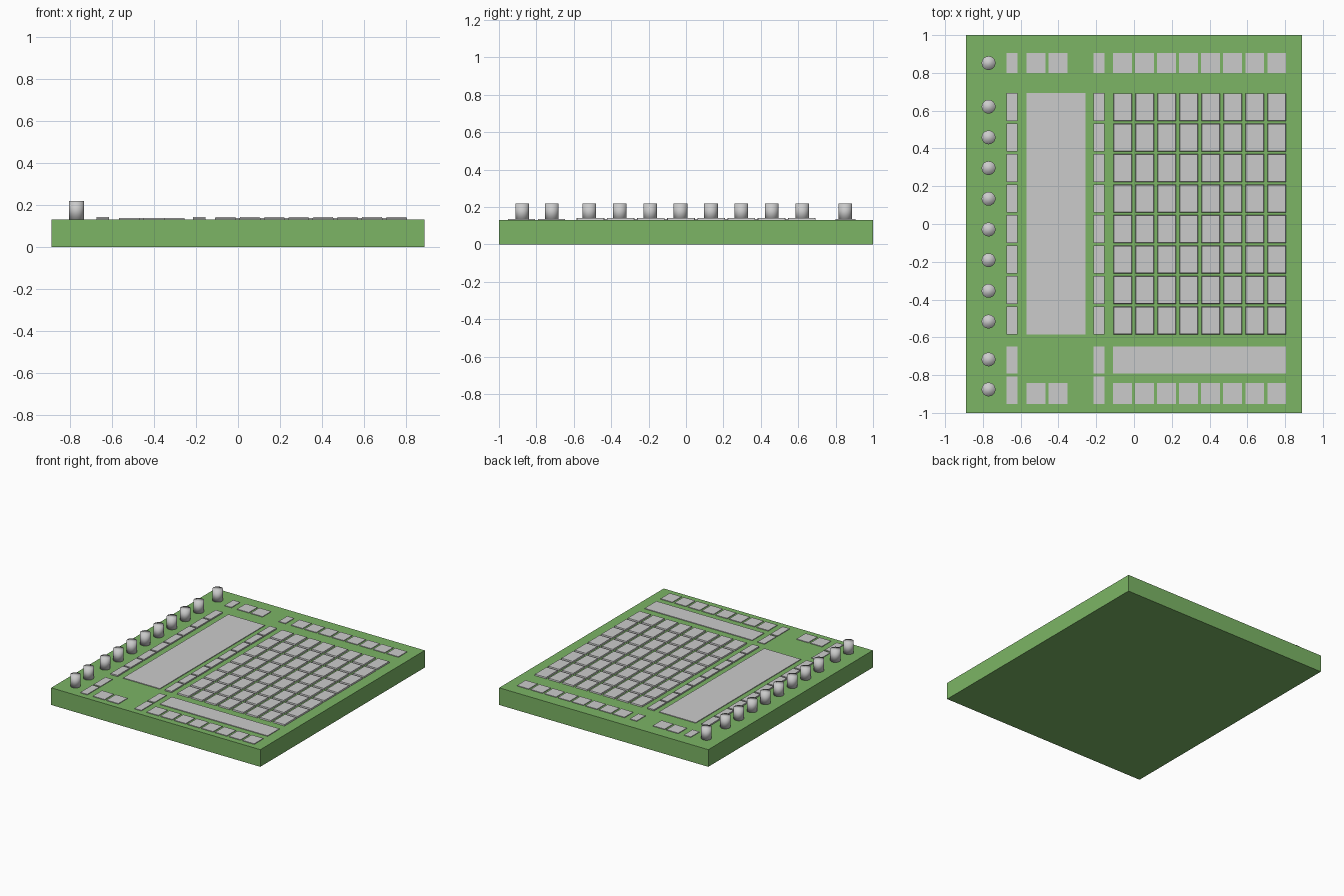
import bpy, bmesh
from mathutils import Matrix

if "Cube" in bpy.data.objects:
    bpy.data.objects.remove(bpy.data.objects["Cube"])

TOP = 0.132      # upper surface of the case
LOW = 0.137      # flat buttons and screens
HIGH = 0.142     # raised grid pads


def add_box(bm, x0, x1, y0, y1, z0, z1, taper=0.0):
    """Box whose top face may be inset slightly."""
    def ring(z, t):
        return [bm.verts.new(p) for p in ((x0 + t, y0 + t, z), (x1 - t, y0 + t, z),
                                          (x1 - t, y1 - t, z), (x0 + t, y1 - t, z))]
    a, b = ring(z0, 0), ring(z1, taper)
    bm.faces.new(a[::-1])
    bm.faces.new(b)
    for i in range(4):
        j = (i + 1) % 4
        bm.faces.new((a[i], a[j], b[j], b[i]))


def make(name, bm, smooth=False):
    mesh = bpy.data.meshes.new(name)
    for f in bm.faces:
        f.smooth = smooth
    bm.to_mesh(mesh)
    bm.free()
    obj = bpy.data.objects.new(name, mesh)
    bpy.context.collection.objects.link(obj)
    return obj


def boxes(name, rects, top, taper=0.0):
    bm = bmesh.new()
    for r in rects:
        add_box(bm, *r, TOP - 0.004, top, taper)
    return make(name, bm)


# Layout: row and column spans
grid_rows = [(0.545 - i * 0.1614, 0.693 - i * 0.1614) for i in range(8)]
top_row, strip_row = (0.80, 0.905), (-0.792, -0.648)
bottom_row, bottom_small = (-0.953, -0.842), (-0.953, -0.807)
grid_cols = [(-0.11 + i * 0.1165, -0.01 + i * 0.1165) for i in range(8)]
pair_cols = [(-0.568, -0.468), (-0.452, -0.351)]
small_cols = [(-0.675, -0.616), (-0.214, -0.156)]

# Green case
bm = bmesh.new()
add_box(bm, -0.89, 0.89, -1, 1, 0, TOP)
case = make("case", bm)
green = bpy.data.materials.new("case_green")
green.diffuse_color = (0.2, 0.46, 0.13, 1)
green.use_nodes = True
green.node_tree.nodes["Principled BSDF"].inputs["Base Color"].default_value = green.diffuse_color
case.data.materials.append(green)

# Main pad matrix
boxes("pad_grid", [c + r for c in grid_cols for r in grid_rows], HIGH, 0.003)

# Narrow buttons beside every row
boxes("side_buttons", [c + r for c in small_cols for r in grid_rows], HIGH)
boxes("side_buttons_outer", [c + r for c in small_cols
                             for r in (top_row, strip_row, bottom_small)], LOW)

# Button rows along the back and front edges
for name, row in (("back_buttons", top_row), ("front_buttons", bottom_row)):
    boxes(name, [c + row for c in pair_cols + grid_cols], LOW)

# Large screen panel and touch strip
boxes("screen_panel", [(-0.568, -0.256, -0.585, 0.693)], LOW)
boxes("touch_strip", [(-0.11, 0.806) + strip_row], LOW)

# Column of smooth-shaded knobs
bm = bmesh.new()
knob_y = [0.852] + [0.621 - i * 0.1625 for i in range(8)] + [-0.717, -0.876]
for y in knob_y:
    bmesh.ops.create_cone(bm, cap_ends=True, segments=32, radius1=0.0365, radius2=0.0365,
                          depth=0.091, matrix=Matrix.Translation((-0.77, y, 0.1735)))
make("knobs", bm, smooth=True)
